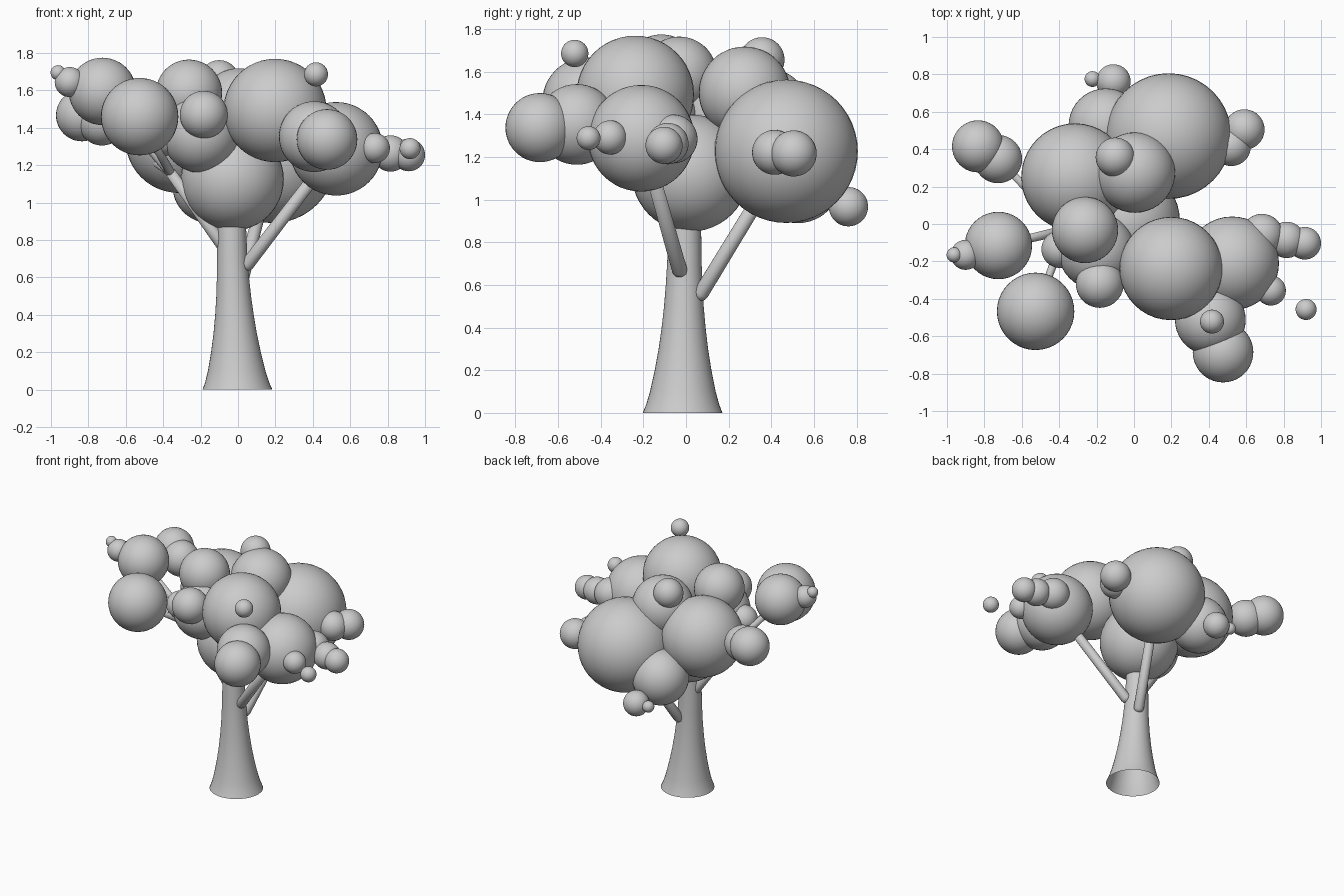
import bpy, bmesh, math
from mathutils import Vector


def finish(name, bm):
    me = bpy.data.meshes.new(name)
    bm.to_mesh(me)
    bm.free()
    ob = bpy.data.objects.new(name, me)
    bpy.context.collection.objects.link(ob)
    for p in me.polygons:
        p.use_smooth = True
    return ob


def ball(name, x, y, z, r):
    bm = bmesh.new()
    bmesh.ops.create_uvsphere(bm, u_segments=40, v_segments=24, radius=r)
    bmesh.ops.translate(bm, verts=bm.verts, vec=(x, y, z))
    finish(name, bm)


def limb(name, a, b, r1, r2):
    # tapered round branch from a to b with a rounded lower end
    a, b = Vector(a), Vector(b)
    d = b - a
    rot = d.to_track_quat('Z', 'Y')
    rings = [(-0.85 * r1, r1 * 0.45), (-0.5 * r1, r1 * 0.85), (0, r1), (d.length, r2)]
    tube(name, [(a + rot @ Vector((0, 0, h)), r) for h, r in rings], rot, 20, True)


def tube(name, rings, rot=None, n=40, caps=False):
    # skin a list of (centre, radius) rings
    bm = bmesh.new()
    loops = []
    for c, r in rings:
        ring = []
        for i in range(n):
            t = 2 * math.pi * i / n
            v = Vector((r * math.cos(t), r * math.sin(t), 0))
            ring.append(bm.verts.new(Vector(c) + (rot @ v if rot else v)))
        loops.append(ring)
    for lo, hi in zip(loops, loops[1:]):
        for i in range(n):
            j = (i + 1) % n
            bm.faces.new((lo[i], lo[j], hi[j], hi[i]))
    if caps:
        bm.faces.new(loops[0][::-1])
        bm.faces.new(loops[-1])
    finish(name, bm)


# flared trunk, open at the bottom
profile = [(0, .187), (.04, .171), (.1, .154), (.2, .133), (.3, .116), (.4, .103),
           (.5, .093), (.6, .086), (.7, .081), (.85, .077), (1.05, .07)]
tube("trunk", [((-.003 - .03 * min(z / .75, 1), -.016 + .012 * z, z), r) for z, r in profile])

# main branches and twigs
fork = (-.36, -.03, 1.16)
limb("branch_right", (.05, -.03, .67), (.51, -.20, 1.27), .036, .032)
limb("branch_back", (.015, .07, .56), (.18, .46, 1.2), .036, .032)
limb("branch_left", (-.05, 0, .73), fork, .036, .028)
limb("twig_left", fork, (-.72, -.115, 1.58), .026, .02)
limb("twig_front", fork, (-.525, -.46, 1.45), .024, .018)
limb("twig_back", fork, (-.727, .347, 1.43), .024, .018)

# foliage clusters: x, y, z, radius
clusters = {
    "foliage_center": [(-.03, .02, 1.125, .275), (.198, -.238, 1.493, .276),
                       (-.262, -.032, 1.588, .177), (-.2, -.145, 1.365, .205),
                       (-.183, -.32, 1.47, .128), (-.395, -.135, 1.35, .1)],
    "foliage_back": [(.185, .47, 1.227, .336), (-.315, .25, 1.34, .288),
                     (.005, .275, 1.503, .215), (-.1, .357, 1.657, .105),
                     (.59, .505, 1.217, .108), (.52, .415, 1.222, .105)],
    "foliage_back_low": [(-.15, .525, 1.09, .2), (-.11, .762, .967, .092),
                         (-.222, .775, .975, .042)],
    "foliage_right": [(.525, -.21, 1.288, .25), (.408, -.512, 1.353, .189),
                      (.476, -.685, 1.338, .162), (.417, -.522, 1.686, .064),
                      (.92, -.457, 1.289, .056), (.732, -.356, 1.292, .08),
                      (.684, -.06, 1.285, .114), (.816, -.085, 1.263, .097),
                      (.913, -.103, 1.255, .087)],
    "foliage_left": [(-.725, -.115, 1.595, .18), (-.9, -.165, 1.645, .08),
                     (-.962, -.165, 1.695, .04), (-.526, -.467, 1.46, .207),
                     (-.834, .415, 1.467, .139), (-.727, .347, 1.435, .129)],
}
for name, balls in clusters.items():
    for i, b in enumerate(balls, 1):
        ball(f"{name}_{i}", *b)
